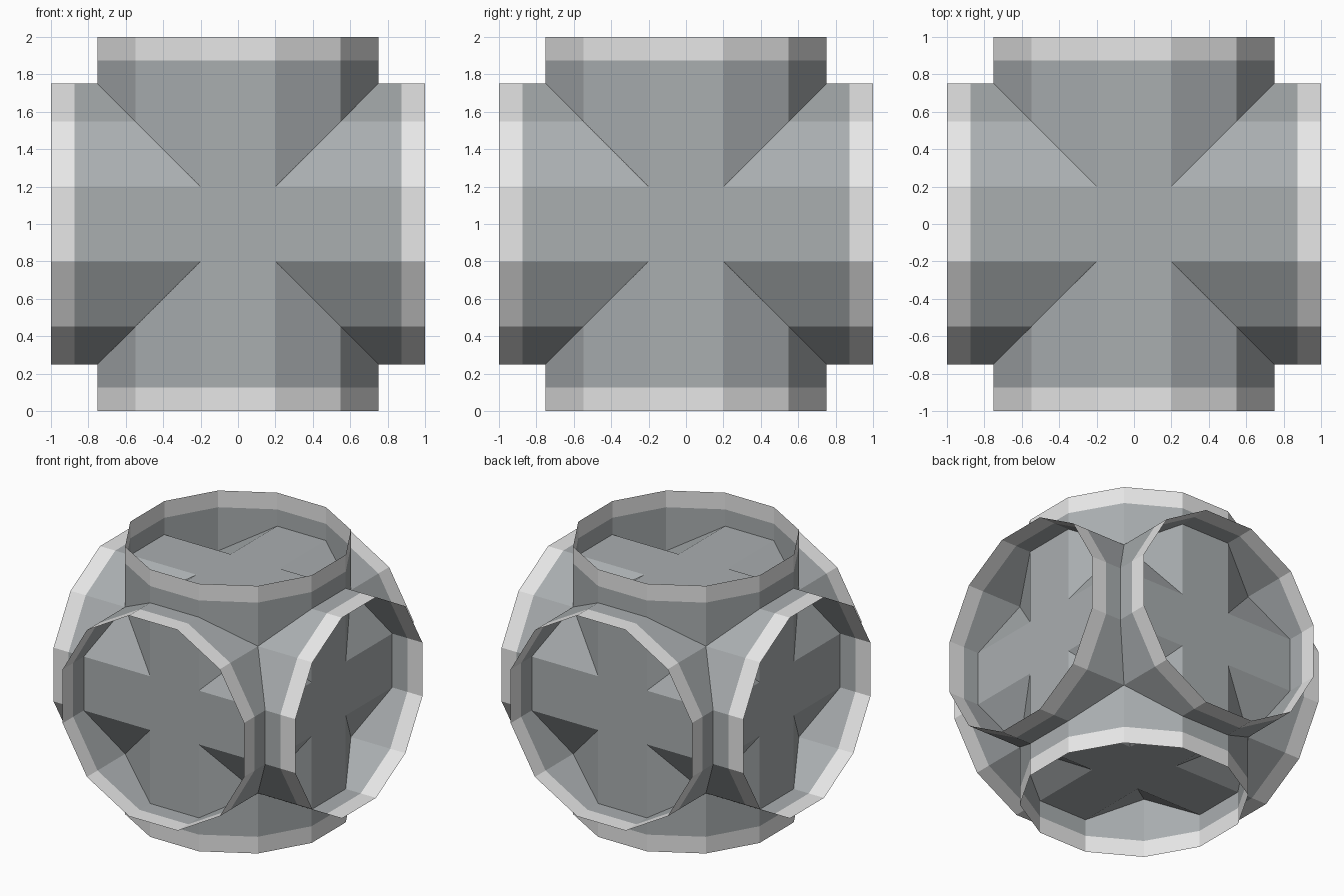
import bpy, bmesh, math
from mathutils import Matrix

if "Cube" in bpy.data.objects:
    bpy.data.objects.remove(bpy.data.objects["Cube"])

SIDES, RADIUS, HALF, BAND = 12, 0.7765, 1.0, 0.125


def material(name, color):
    m = bpy.data.materials.new(name)
    m.diffuse_color = (*color, 1)
    m.use_nodes = True
    m.node_tree.nodes["Principled BSDF"].inputs["Base Color"].default_value = m.diffuse_color
    return m


wall = material("blue grey", (0.40, 0.425, 0.435))
rim = material("pale grey", (0.80, 0.80, 0.80))


def pipe(name, rotation):
    """Open thin-walled 12-sided pipe with a pale band at each end."""
    bm = bmesh.new()
    rings = []
    for z in (-HALF, -HALF + BAND, HALF - BAND, HALF):
        angles = [math.radians(15) + math.tau * i / SIDES for i in range(SIDES)]
        rings.append([bm.verts.new((RADIUS * math.cos(a), RADIUS * math.sin(a), z))
                      for a in angles])
    for k in range(3):
        for i in range(SIDES):
            j = (i + 1) % SIDES
            f = bm.faces.new((rings[k][i], rings[k][j], rings[k + 1][j], rings[k + 1][i]))
            f.material_index = 0 if k == 1 else 1
    bm.transform(Matrix.Translation((0, 0, 1)) @ rotation)
    mesh = bpy.data.meshes.new(name)
    bm.to_mesh(mesh)
    bm.free()
    mesh.materials.append(wall)
    mesh.materials.append(rim)
    bpy.context.collection.objects.link(bpy.data.objects.new(name, mesh))


# Three pipes crossing at right angles
pipe("upright_pipe", Matrix.Identity(4))
pipe("sideways_pipe", Matrix.Rotation(math.pi / 2, 4, 'Y'))
pipe("front_to_back_pipe", Matrix.Rotation(math.pi / 2, 4, 'X'))
